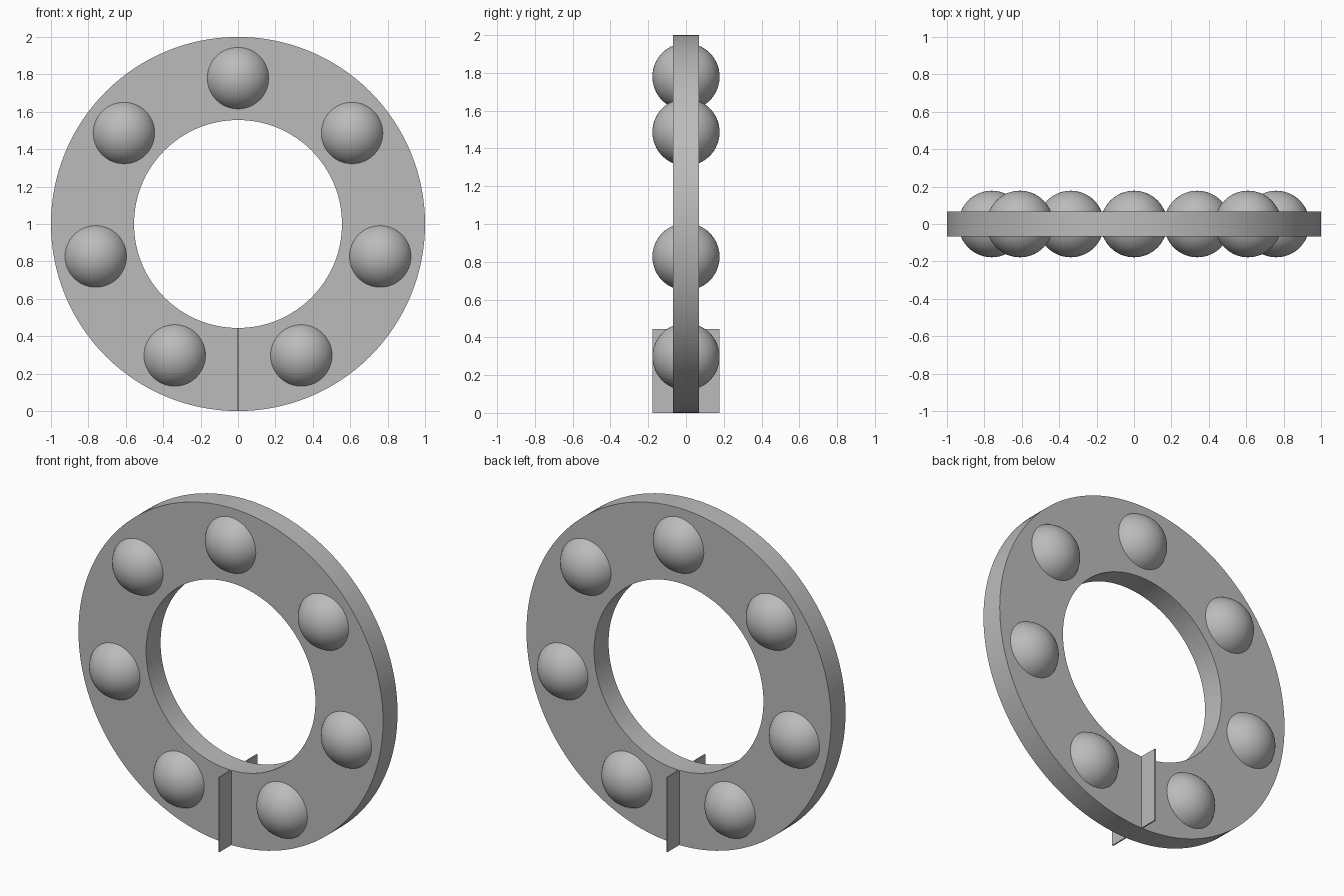
import bpy
import bmesh
import math
from mathutils import Matrix, Vector

OUTER, INNER, HALF = 1.0, 0.556, 0.068
BALL_R, PITCH_R, BALLS = 0.178, 0.78, 7
CENTRE = Vector((0, 0, 1))

cube = bpy.data.objects.get("Cube")
if cube:
    bpy.data.objects.remove(cube, do_unlink=True)

grey = bpy.data.materials.new("plain grey")
grey.use_nodes = True
COLOUR = (0.5, 0.5, 0.5, 1)
grey.diffuse_color = COLOUR
grey.node_tree.nodes["Principled BSDF"].inputs["Base Color"].default_value = COLOUR


def finish(name, bm, smooth=True):
    """Turn a bmesh into a named, coloured object."""
    bmesh.ops.recalc_face_normals(bm, faces=bm.faces)
    mesh = bpy.data.meshes.new(name)
    bm.to_mesh(mesh)
    bm.free()
    mesh.materials.append(grey)
    obj = bpy.data.objects.new(name, mesh)
    bpy.context.collection.objects.link(obj)
    if smooth:
        bpy.ops.object.select_all(action="DESELECT")
        obj.select_set(True)
        bpy.context.view_layer.objects.active = obj
        bpy.ops.object.shade_smooth_by_angle(angle=math.radians(30))
    return obj


# Flat ring: a rectangular section spun around the y axis
bm = bmesh.new()
section = [bm.verts.new(CENTRE + Vector((r, y, 0))) for r, y in
           ((INNER, -HALF), (OUTER, -HALF), (OUTER, HALF), (INNER, HALF))]
edges = [bm.edges.new((section[i], section[(i + 1) % 4])) for i in range(4)]
bmesh.ops.spin(bm, geom=section + edges, cent=CENTRE, axis=(0, 1, 0),
               angle=math.tau, steps=128, use_merge=True)
bmesh.ops.remove_doubles(bm, verts=bm.verts, dist=1e-4)
finish("cage_ring", bm)

# Balls seated evenly around the ring
for i in range(BALLS):
    a = math.tau * i / BALLS
    place = CENTRE + PITCH_R * Vector((math.sin(a), 0, math.cos(a)))
    bm = bmesh.new()
    bmesh.ops.create_uvsphere(bm, u_segments=64, v_segments=32, radius=BALL_R,
                              matrix=Matrix.Translation(place))
    finish(f"ball_{i + 1}", bm)

# Thin divider plate across the bottom of the ring
bm = bmesh.new()
height = OUTER - INNER
bmesh.ops.create_cube(bm, size=1, matrix=Matrix.Translation((0, 0, height / 2))
                      @ Matrix.Diagonal((0.008, 2 * BALL_R, height, 1)))
finish("divider_plate", bm, smooth=False)
